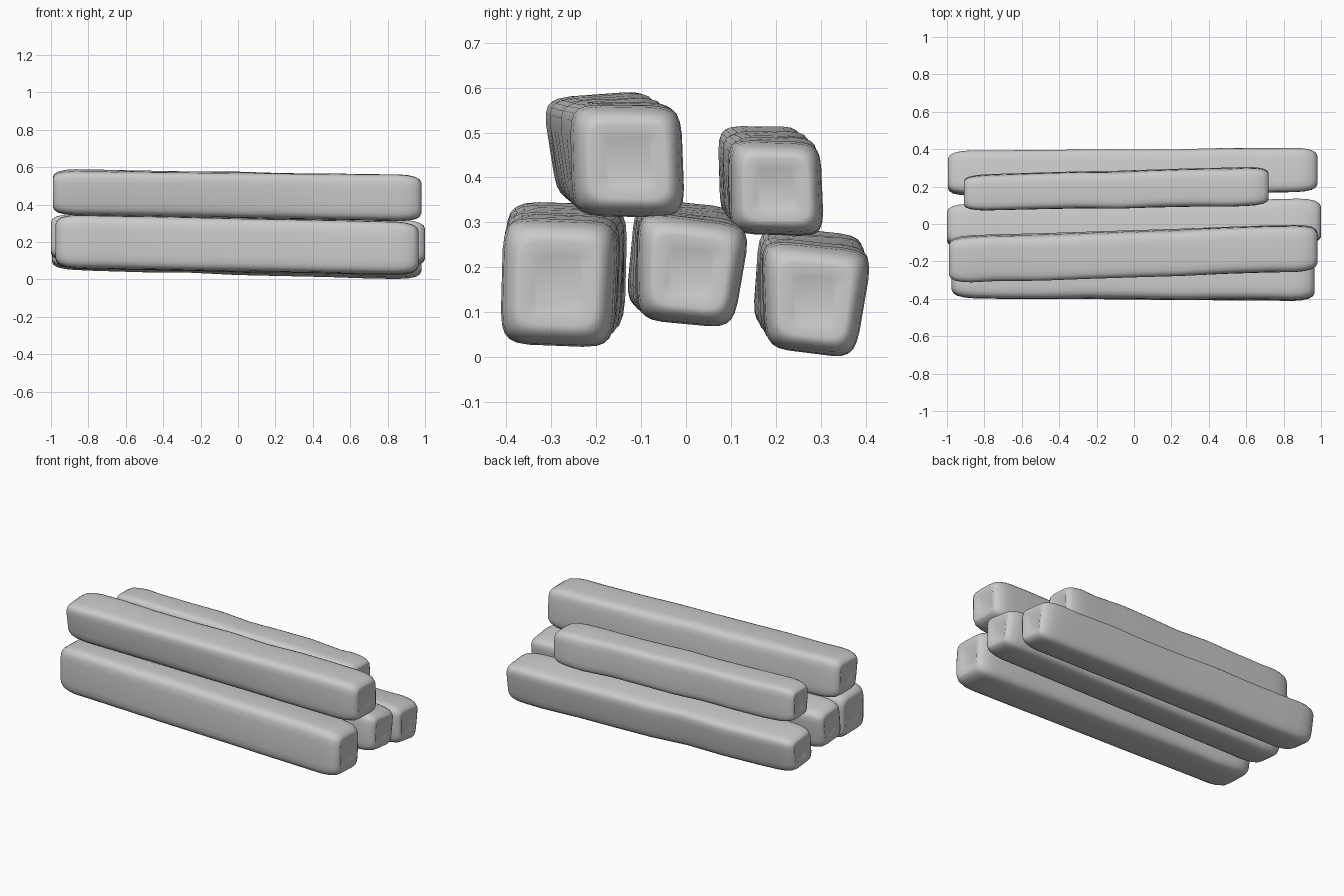
import bpy, bmesh, math, random
from mathutils import Vector

if "Cube" in bpy.data.objects:
    bpy.data.objects.remove(bpy.data.objects["Cube"])

random.seed(4)
SIDES = 24
POWER = 2 / 5.5   # superellipse exponent: squarish section with soft corners


def section(quad, scale, wobble):
    """Soft-cornered outline inside a quad of (y, z) corners: BL, BR, TR, TL."""
    bl, br, tr, tl = quad
    pts = []
    for i in range(SIDES):
        a = 2 * math.pi * (i + 0.5) / SIDES
        c, s = math.cos(a), math.sin(a)
        u = 0.5 + 0.5 * scale * math.copysign(abs(c) ** POWER, c)
        v = 0.5 + 0.5 * scale * math.copysign(abs(s) ** POWER, s)
        p = bl.lerp(br, u).lerp(tl.lerp(tr, u), v)
        pts.append(p + Vector((wobble[0] * s, wobble[1] * c)) + Vector(wobble) * 0.5)
    return pts


def log(name, x0, x1, far, near):
    far = [Vector(p) for p in far]
    near = [Vector(p) for p in near]
    # stations: distance along the log and section scale, with rounded ends
    ends = [(0.014, 0.42), (0.0, 0.66), (0.008, 0.79), (0.03, 0.9), (0.07, 0.97), (0.12, 1.0)]
    length = x1 - x0
    stations = [(x0 + d, s) for d, s in ends]
    stations += [(x0 + length * k / 8, 1.0) for k in range(1, 8)]
    stations += [(x1 - d, s) for d, s in reversed(ends)]
    bm = bmesh.new()
    rings = []
    for x, s in stations:
        t = (x - x0) / length
        quad = [f.lerp(n, t) for f, n in zip(far, near)]
        w = 0.004 if 0.1 < t < 0.9 else 0.0
        wob = (random.uniform(-w, w), random.uniform(-w, w))
        rings.append([bm.verts.new((x, p.x, p.y)) for p in section(quad, s, wob)])
    for a, b in zip(rings, rings[1:]):
        for i in range(SIDES):
            j = (i + 1) % SIDES
            bm.faces.new((a[i], a[j], b[j], b[i]))
    bm.faces.new(rings[0])
    bm.faces.new(rings[-1])
    bmesh.ops.recalc_face_normals(bm, faces=bm.faces)
    for f in bm.faces:
        f.smooth = True
    me = bpy.data.meshes.new(name)
    bm.to_mesh(me)
    bm.free()
    ob = bpy.data.objects.new(name, me)
    bpy.context.collection.objects.link(ob)


# bottom row of three
log("bottom_front_log", -0.975, 0.965,
    [(-.397, .062), (-.135, .056), (-.128, .342), (-.397, .35)],
    [(-.415, .028), (-.165, .018), (-.15, .30), (-.407, .31)])
log("bottom_middle_log", -1.0, 1.0,
    [(-.137, .11), (.08, .09), (.115, .335), (-.112, .357)],
    [(-.107, .082), (.107, .062), (.147, .29), (-.107, .325)])
log("bottom_back_log", -0.995, 0.98,
    [(.145, .07), (.36, .048), (.402, .272), (.163, .297)],
    [(.178, .018), (.377, -.007), (.418, .235), (.168, .26)])

# top row of two
log("top_front_log", -0.99, 0.98,
    [(-.287, .348), (-.06, .343), (-.075, .597), (-.325, .577)],
    [(-.25, .312), (.002, .308), (-.007, .557), (-.255, .562)])
log("top_back_short_log", -0.91, 0.72,
    [(.075, .307), (.265, .298), (.257, .517), (.068, .517)],
    [(.098, .272), (.311, .267), (.302, .475), (.098, .482)])
